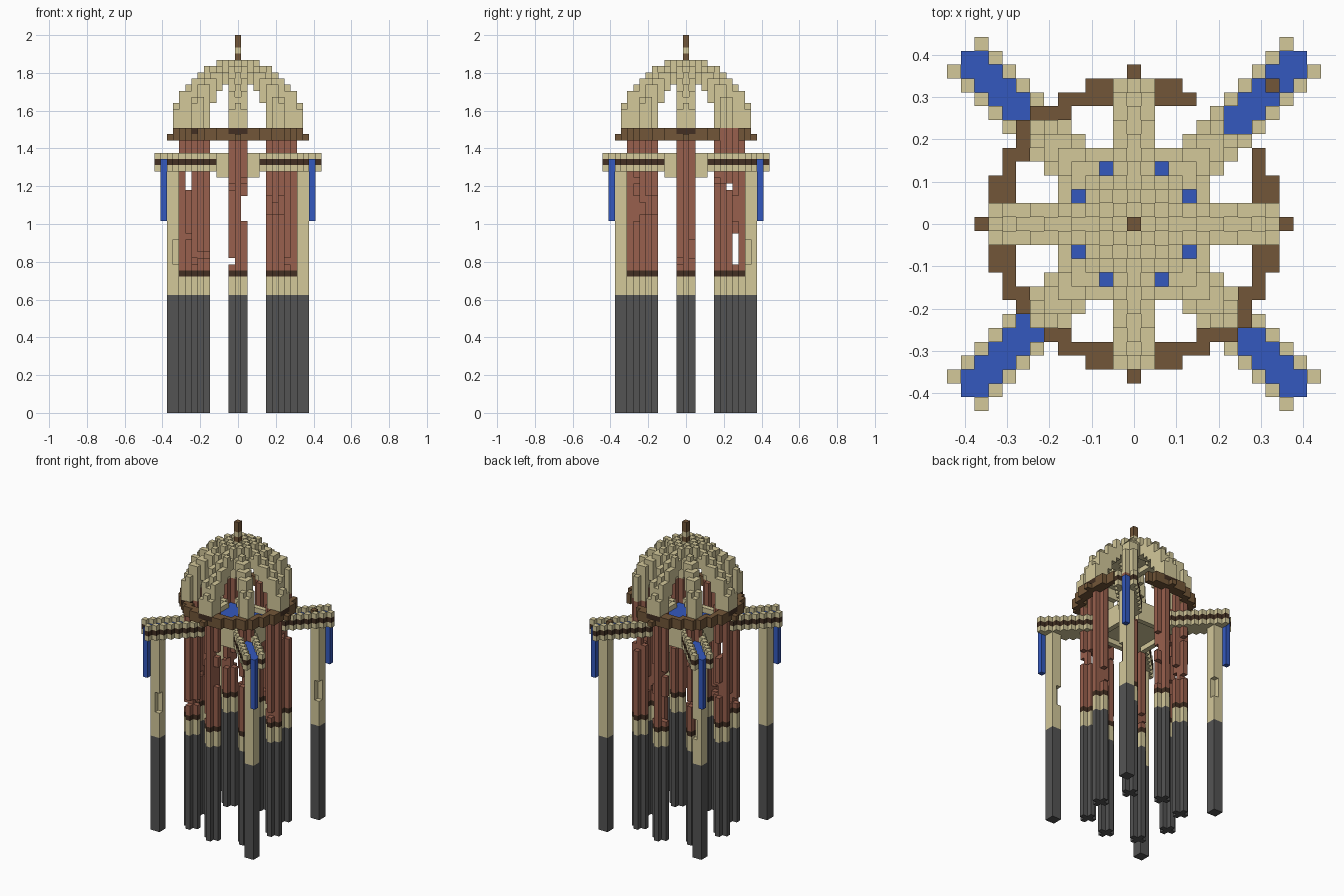
import bpy, bmesh, math, random

random.seed(7)
cube = bpy.data.objects.get("Cube")
if cube:
    bpy.data.objects.remove(cube)

V = 2 / 61  # edge of one block


def material(name, hex_code):
    srgb = [int(hex_code[n:n + 2], 16) / 255 for n in (0, 2, 4)]
    col = [c / 12.92 if c < 0.04 else ((c + 0.055) / 1.055) ** 2.4 for c in srgb] + [1]
    m = bpy.data.materials.new(name)
    m.use_nodes = True
    m.diffuse_color = col
    m.node_tree.nodes["Principled BSDF"].inputs["Base Color"].default_value = col
    return m


MATS = {n: material(n, h) for n, h in (
    ("sandstone", "D3C89A"), ("dark_stone", "545454"), ("red_brick", "98604D"),
    ("blue_cloth", "3459BF"), ("brown_wood", "725638"), ("dark_wood", "422F22"))}

blocks = {}  # cell -> (part, material)


def put(part, mat, cells, zs):
    for i, j in cells:
        for k in zs:
            blocks[i, j, k] = (part, mat)


def cut(cells, zs):
    for i, j in cells:
        for k in zs:
            blocks.pop((i, j, k), None)


def on_rib(i, j):
    return min(abs(i), abs(j), abs(abs(i) - abs(j))) <= 1


R = range(-13, 14)
plan = [(i, j) for i in R for j in R]
corners = [(sx, sy) for sx in (-1, 1) for sy in (-1, 1)]

# Eight plus-shaped columns: stone foot, sandstone collar, wood band, worn brick shaft
centres = [(8, 0), (-8, 0), (0, 8), (0, -8)] + [(6 * sx, 6 * sy) for sx, sy in corners]
for n, (cx, cy) in enumerate(centres):
    sides = [(cx + 1, cy), (cx - 1, cy), (cx, cy + 1), (cx, cy - 1)]
    plus = sides + [(cx, cy)]
    put("column_foot", "dark_stone", plus, range(19))
    put("column_collar", "sandstone", plus, range(19, 22))
    put("column_band", "dark_wood", plus, [22])
    put("column_shaft", "red_brick", plus, range(23, 46))
    for i, j in sides:
        if max(abs(i), abs(j)) < 9:
            start = 24 + n % 4 * 4 + random.randint(0, 1)
            cut([(i, j)], range(start, start + random.randint(1, 3)))

# Gaps worn right through the shafts
cut([(-8, j) for j in (-1, 0, 1)], range(36, 39))
cut([(i, 8) for i in (-1, 0, 1)], range(24, 29))
cut([(1, 8), (1, -8)], range(31, 35))
cut([(-1, 8), (-1, -8)], [24])
cut([(-6, 7), (0, 7), (6, 7)], [36])

# Four outer piers with a notch each
for sx, sy in corners:
    pier = [(a * sx, b * sy) for a in (10, 11) for b in (10, 11)]
    put("pier_foot", "dark_stone", pier, range(19))
    put("pier_shaft", "sandstone", pier, range(19, 39))
    cut([random.choice(pier)], range(24, 28))

# Diagonal bridges: carpeted deck between stepped parapets
for i, j in plan:
    a, b = abs(i), abs(j)
    if math.hypot(a, b) < 6 or min(a, b) < 3:
        continue
    if abs(a - b) <= 1 and max(a, b) <= 12:
        put("bridge_deck", "sandstone", [(i, j)], [39])
        put("bridge_carpet", "blue_cloth", [(i, j)], [40])
    elif abs(a - b) == 2:
        put("bridge_parapet", "sandstone", [(i, j)], [39, 41])
        put("bridge_stripe", "dark_wood", [(i, j)], [40])

# Hanging banners at the bridge ends
put("banner", "blue_cloth", [(12 * sx, 12 * sy) for sx, sy in corners], range(31, 41))
put("fallen_block", "brown_wood", [(10, 10)], [41])

# Round central floor with a raised rim that opens towards the bridges
for i, j in plan:
    r = math.hypot(i, j)
    if r < 4.8 or (r < 6 and abs(abs(i) - abs(j)) <= 1):
        put("floor_slab", "sandstone", [(i, j)], [39])
        put("floor_carpet", "blue_cloth", [(i, j)], [40])
    elif r < 6:
        put("floor_rim", "sandstone", [(i, j)], range(38, 42))

# Broken wooden ring around the column heads
for i, j in plan:
    angle = math.degrees(math.atan2(j, i))
    r = math.hypot(i, j)
    if 9 <= r < (10.7 if i * j < 0 else 10.5) and not 32 < angle < 64:
        shade = "dark_wood" if on_rib(i, j) and r < 10.2 else "brown_wood"
        put("ring_lower", "brown_wood", [(i, j)], [44])
        put("ring_upper", shade, [(i, j)], [45])
put("ring_stud", "brown_wood", [(11, 0), (-11, 0), (0, 11), (0, -11)], [44])

# Open dome of eight ribs, with the top of every other block set one step lower
for i, j in plan:
    if on_rib(i, j) and i + j < 14:
        drop = (i + j) % 2
        for k in range(46, 57):
            flat = i * i + j * j
            if math.sqrt(flat + (k - 46) ** 2) > 7.5 and math.sqrt(flat + (k + drop - 46) ** 2) < 10.57:
                put("dome_ribs", "sandstone", [(i, j)], [k])

# Finial
put("finial", "brown_wood", [(0, 0)], range(57, 61))
put("finial", "sandstone", [(0, 0)], [58])

# Make one mesh per part from the exposed block sides
DIRS = [(axis, s) for axis in range(3) for s in (-1, 1)]
for part in sorted({p for p, m in blocks.values()}):
    bm = bmesh.new()
    mesh = bpy.data.meshes.new(part)
    slots, verts = [], {}
    for cell, (p, mat) in blocks.items():
        if p != part:
            continue
        if mat not in slots:
            slots.append(mat)
            mesh.materials.append(MATS[mat])
        for axis, s in DIRS:
            near = list(cell)
            near[axis] += s
            if tuple(near) in blocks:
                continue
            quad = []
            for u, w in ((-1, -1), (1, -1), (1, 1), (-1, 1))[::s]:
                c = [2 * cell[0], 2 * cell[1], 2 * cell[2] + 1]
                c[axis] += s
                c[(axis + 1) % 3] += u
                c[(axis + 2) % 3] += w
                key = tuple(c)
                if key not in verts:
                    verts[key] = bm.verts.new([n * V / 2 for n in key])
                quad.append(verts[key])
            bm.faces.new(quad).material_index = slots.index(mat)
    bm.to_mesh(mesh)
    bm.free()
    bpy.context.collection.objects.link(bpy.data.objects.new(part, mesh))
